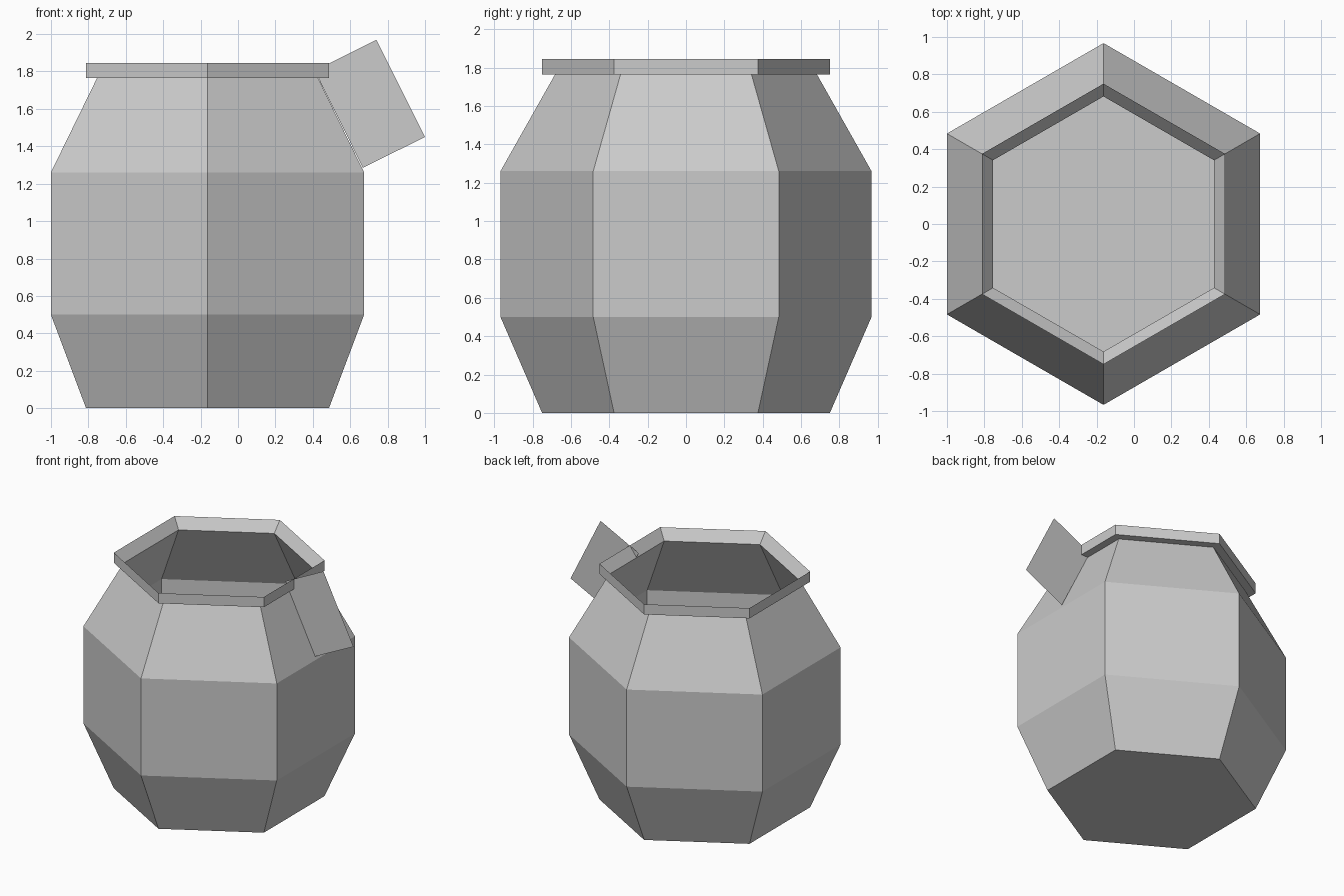
import bpy
import math

cube = bpy.data.objects.get("Cube")
if cube:
    bpy.data.objects.remove(cube, do_unlink=True)

SIDES = 6
AXIS_X = -0.163

clay = bpy.data.materials.new("plain grey")
clay.use_nodes = True
grey = (0.6, 0.6, 0.6, 1.0)
clay.diffuse_color = grey
clay.node_tree.nodes["Principled BSDF"].inputs["Base Color"].default_value = grey


def make_object(name, verts, faces, location=(0, 0, 0)):
    mesh = bpy.data.meshes.new(name)
    mesh.from_pydata(verts, [], faces)
    mesh.materials.append(clay)
    obj = bpy.data.objects.new(name, mesh)
    obj.location = location
    bpy.context.collection.objects.link(obj)
    return obj


def lathe(name, profile, floor=False, closed=False):
    """Turn a (radius, height) profile into a six-sided shell, corners on +-y."""
    verts = []
    for radius, z in profile:
        for i in range(SIDES):
            a = math.pi / 2 + math.tau * i / SIDES
            verts.append((radius * math.cos(a), radius * math.sin(a), z))
    rings = len(profile)
    faces = []
    for r in range(rings if closed else rings - 1):
        low, high = r * SIDES, (r + 1) % rings * SIDES
        for i in range(SIDES):
            j = (i + 1) % SIDES
            faces.append((low + i, low + j, high + j, high + i))
    if floor:
        faces.append(tuple(reversed(range(SIDES))))
    return make_object(name, verts, faces, (AXIS_X, 0, 0))


# Hollow pot body, open at the neck
lathe("pot_body", [(0.75, 0), (0.967, 0.5), (0.967, 1.26), (0.682, 1.765)], floor=True)

# Wedge-shaped rim, sloping inward to the neck
lathe("pot_rim", [(0.682, 1.765), (0.75, 1.765), (0.75, 1.845)], closed=True)

# Thin flat handle plate leaning against the shoulder
make_object("handle_plate",
            [(0.41, 0, 1.805), (0.668, 0, 1.285), (1.0, 0, 1.45), (0.74, 0, 1.97)],
            [(0, 1, 2, 3)])
